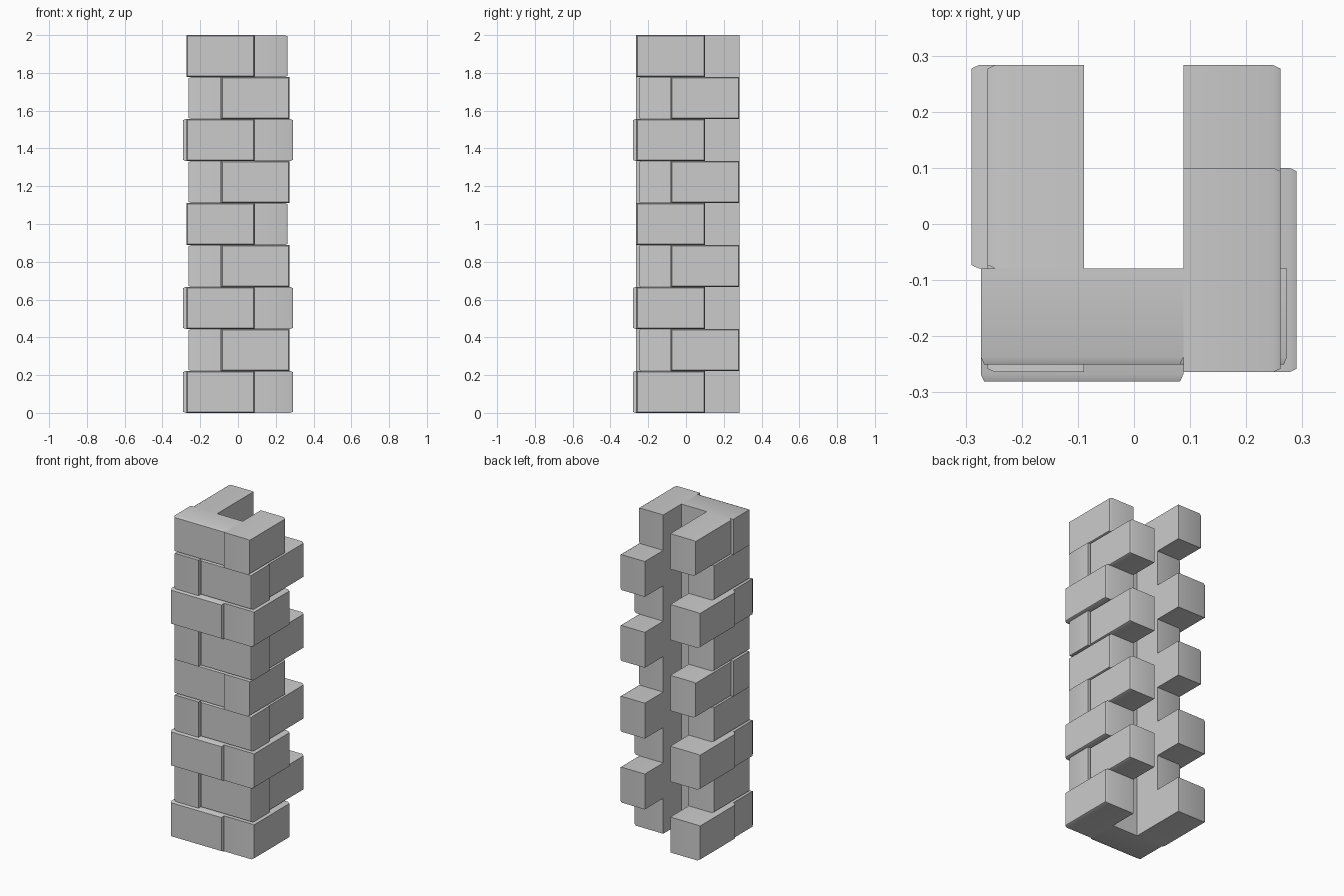
import bpy, bmesh
from mathutils import Vector

if "Cube" in bpy.data.objects:
    bpy.data.objects.remove(bpy.data.objects["Cube"])

COURSES = 9
H = 2.0 / COURSES
INSET, DEPTH = 0.006, 0.013   # chamfer around each outward face
PROUD = {0, 2, 6}             # courses that stick out further


def brick(name, x0, x1, y0, y1, z0, outward):
    """Box whose outward-facing side has a shallow chamfer on all four edges."""
    bm = bmesh.new()
    bmesh.ops.create_cube(bm, size=1)
    mid = Vector(((x0 + x1) / 2, (y0 + y1) / 2, z0 + H / 2))
    size = Vector((x1 - x0, y1 - y0, H))
    for v in bm.verts:
        v.co = Vector(a * b for a, b in zip(v.co, size)) + mid
    out = Vector(outward)
    bm.normal_update()
    face = max(bm.faces, key=lambda f: f.normal.dot(out))
    # pull the side walls back, then extrude the smaller outer face
    for v in face.verts:
        v.co -= out * DEPTH
    top = bmesh.ops.extrude_discrete_faces(bm, faces=[face])["faces"][0]
    centre = top.calc_center_median()
    for v in top.verts:
        d = v.co - centre
        for i in range(3):
            if abs(d[i]) > 1e-6:
                v.co[i] -= INSET if d[i] > 0 else -INSET
        v.co += out * DEPTH
    bmesh.ops.recalc_face_normals(bm, faces=bm.faces)
    me = bpy.data.meshes.new(name)
    bm.to_mesh(me)
    bm.free()
    ob = bpy.data.objects.new(name, me)
    bpy.context.collection.objects.link(ob)
    ob.select_set(True)
    bpy.context.view_layer.objects.active = ob


LONG = (-0.264, 0.10)    # side brick reaching the front corner
BACK = (-0.079, 0.283)   # side brick set behind the front brick

for i in range(COURSES):
    z = i * H
    side = 0.29 if i in PROUD else 0.261
    front = -0.281 if i in PROUD else -0.25
    if i % 2 == 0:
        fx, left_y, right_y = (-0.273, 0.088), BACK, LONG
    else:
        fx, left_y, right_y = (-0.089, 0.273), LONG, BACK
    brick(f"front_brick_{i}", *fx, front, -0.079, z, (0, -1, 0))
    brick(f"left_brick_{i}", -side, -0.089, *left_y, z, (-1, 0, 0))
    brick(f"right_brick_{i}", 0.088, side, *right_y, z, (1, 0, 0))

bpy.ops.object.shade_smooth_by_angle()
